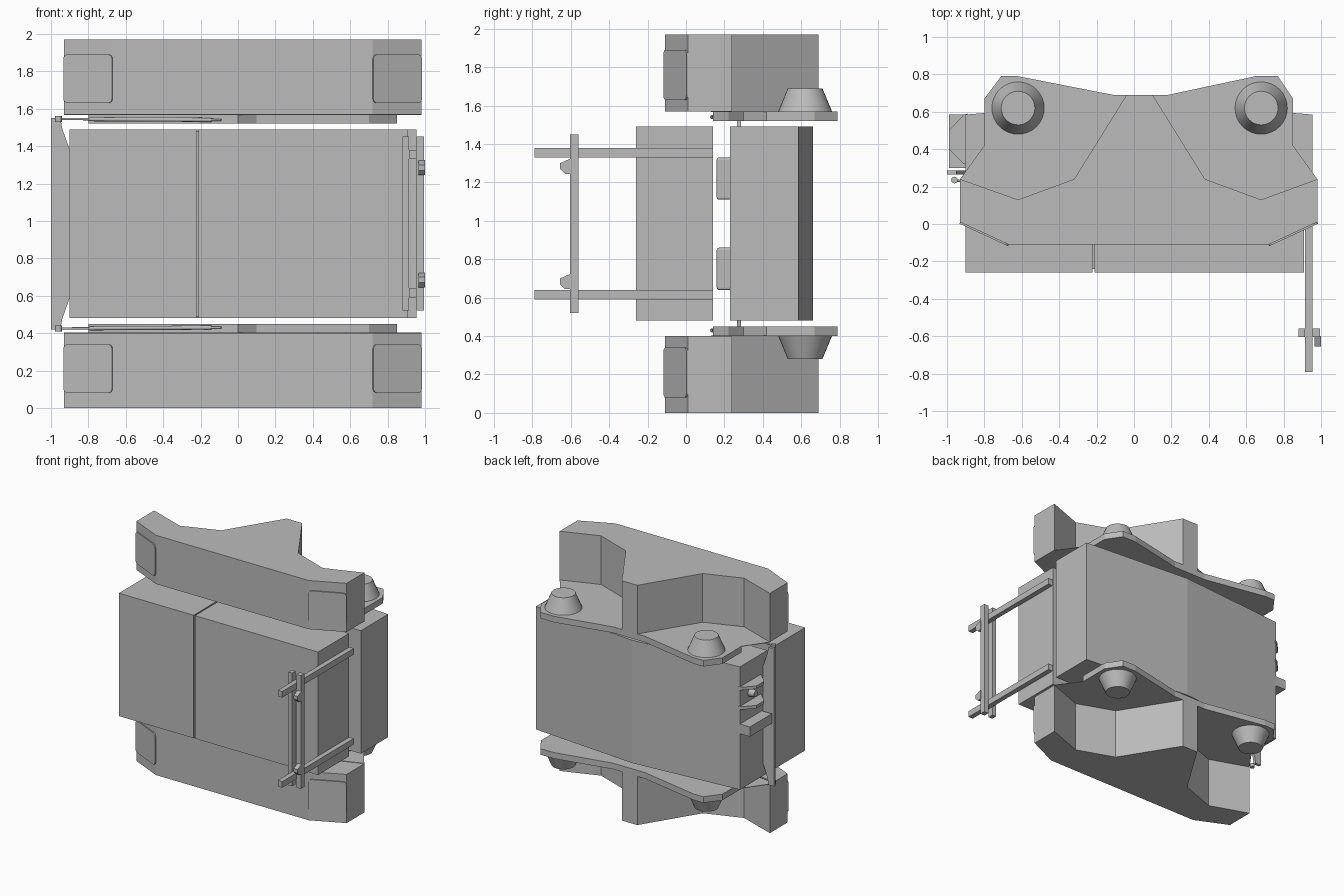
import bpy, bmesh, math
from mathutils import Vector

cube = bpy.data.objects.get("Cube")
if cube:
    bpy.data.objects.remove(cube, do_unlink=True)

GREY = (0.5, 0.5, 0.5, 1.0)
mat = bpy.data.materials.new("plain grey")
mat.use_nodes = True
mat.diffuse_color = GREY
mat.node_tree.nodes["Principled BSDF"].inputs["Base Color"].default_value = GREY

HEIGHT = 1.97


def finish(name, bm, smooth=False):
    bmesh.ops.recalc_face_normals(bm, faces=bm.faces)
    for f in bm.faces:
        f.smooth = smooth and len(f.verts) == 4
    if smooth:
        for e in bm.edges:
            e.smooth = len(e.link_faces) == 2 and e.calc_face_angle(0) < 0.6
    me = bpy.data.meshes.new(name)
    bm.to_mesh(me)
    bm.free()
    me.materials.append(mat)
    ob = bpy.data.objects.new(name, me)
    bpy.context.collection.objects.link(ob)
    return ob


def prism(name, pts, shift):
    """Extrude a flat 3D outline along a vector."""
    bm = bmesh.new()
    f = bm.faces.new([bm.verts.new(p) for p in pts])
    r = bmesh.ops.extrude_face_region(bm, geom=[f])
    bmesh.ops.translate(bm, vec=shift,
                        verts=[v for v in r["geom"] if isinstance(v, bmesh.types.BMVert)])
    return finish(name, bm)


def slab(name, outline, z0, z1):
    return prism(name, [(x, y, z0) for x, y in outline], (0, 0, z1 - z0))


def box(name, x0, x1, y0, y1, z0, z1, bevel=0):
    ob = slab(name, [(x0, y0), (x1, y0), (x1, y1), (x0, y1)], z0, z1)
    if bevel:
        m = ob.modifiers.new("rounded", "BEVEL")
        m.width, m.segments = bevel, 3
    return ob


def rod(name, a, b, r0, r1, sides=32):
    a, b = Vector(a), Vector(b)
    bm = bmesh.new()
    bmesh.ops.create_cone(bm, cap_ends=True, segments=sides, radius1=r0, radius2=r1,
                          depth=(b - a).length)
    q = (b - a).to_track_quat("Z", "Y")
    for v in bm.verts:
        v.co = q @ v.co + (a + b) / 2
    return finish(name, bm, smooth=True)


def pad(name, a, b, z0, z1):
    """Rounded thin plate on the chamfer running from a to b."""
    a, b = Vector((*a, 0)), Vector((*b, 0))
    d = b - a
    length, u = d.length, d.normalized()
    n = Vector((u.y, -u.x, 0))
    r, pts = 0.025, []
    corners = [(length - r, z1 - r), (r, z1 - r), (r, z0 + r), (length - r, z0 + r)]
    for i, (s, z) in enumerate(corners):
        for k in range(5):
            t = math.radians(90 * i + 22.5 * k)
            pts.append(a + u * (s + r * math.cos(t)) + Vector((0, 0, z + r * math.sin(t))))
    prism(name, pts, n * 0.009)


# Outlines seen from above
arm = [(-0.93, 0.24), (-0.93, 0.01), (-0.67, -0.11), (0.72, -0.11), (0.98, 0.01),
       (0.98, 0.24), (0.68, 0.13), (0.38, 0.24), (0.1, 0.69), (-0.04, 0.69),
       (-0.32, 0.24), (-0.62, 0.13)]
plate = [(-0.8, 0.42), (-0.8, 0.67), (-0.71, 0.79), (-0.62, 0.79), (-0.11, 0.69),
         (0.18, 0.69), (0.65, 0.79), (0.77, 0.79), (0.85, 0.67), (0.85, 0.42),
         (0.7, 0.3), (0.1, 0.22), (0, 0.14), (-0.1, 0.14), (-0.6, 0.3)]
web = [(-0.93, 0.24), (-0.8, 0.42), (0.85, 0.42), (0.98, 0.24), (0.68, 0.13), (-0.62, 0.13)]

# Upper and lower arm assemblies
for level in ("upper", "lower"):
    def z(h):
        return h if level == "upper" else HEIGHT - h

    def span(a, b):
        return sorted((z(a), z(b)))

    slab(level + "_arm", arm, *span(1.57, HEIGHT))
    slab(level + "_plate", plate, *span(1.52, 1.57))
    slab(level + "_web", web, *span(1.566, 1.57))
    pad(level + "_pad_right", (-0.93, 0.01), (-0.67, -0.11), *span(1.63, 1.89))
    pad(level + "_pad_left", (0.72, -0.11), (0.98, 0.01), *span(1.63, 1.89))
    for side, x in (("right", -0.62), ("left", 0.68)):
        rod(f"{level}_boss_{side}", (x, 0.62, z(1.57)), (x, 0.62, z(1.69)), 0.14, 0.09)

    # Linkage along the plate
    start, end = Vector((-0.97, 0.235, z(1.545))), Vector((-0.09, 0.13, z(1.54)))
    rod(level + "_link", start, end, 0.006, 0.006, 12)
    rod(level + "_link_sleeve", start.lerp(end, 0.2), start.lerp(end, 0.94), 0.011, 0.011, 12)
    rod(level + "_link_joint", start + Vector((0.01, 0, -0.015)),
        start + Vector((0.01, 0, 0.015)), 0.018, 0.018, 12)

    # Ladder rail, clip and spacer block
    box(level + "_rail", 0.915, 0.955, -0.79, 0.14, *span(1.33, 1.38))
    zc = z(1.285)
    prism(level + "_clip", [(0.965, -0.6, zc - 0.04), (0.965, -0.63, zc - 0.04),
                            (0.965, -0.655, zc - 0.015), (0.965, -0.655, zc + 0.015),
                            (0.965, -0.6, zc + 0.04)], (0.035, 0, 0))
    box(level + "_spacer", 0.5, 0.7, 0.16, 0.24, *span(1.11, 1.33), bevel=0.012)

# Ladder cross bars
box("inner_bar", 0.88, 0.915, -0.605, -0.56, 0.52, 1.45)
box("outer_bar", 0.955, 0.995, -0.605, -0.56, 0.52, 1.45)

# Front panels and rear body
box("front_panel_right", -0.9, -0.222, -0.26, 0.14, 0.48, 1.49)
box("front_panel_left", -0.21, 0.91, -0.26, 0.14, 0.48, 1.49)
box("panel_seam", -0.23, -0.2, -0.24, 0.13, 0.49, 1.48)
slab("rear_body", [(-0.9, 0.23), (0.955, 0.23), (0.955, 0.585), (0.03, 0.66), (-0.9, 0.585)],
     0.48, 1.49)

# Tapered side plate
half = [(-1, 0.565), (-0.95, 0.565), (-0.94, 0.51), (-0.88, 0.34)]
tapered = half + [(x, -h) for x, h in reversed(half)]
prism("side_plate", [(x, 0.265, HEIGHT / 2 + h) for x, h in tapered], (0, 0.022, 0))

# Side block, fins and pin
box("side_block", -0.99, -0.89, 0.3, 0.585, 0.94, 1.02)
fin = [(-0.89, 0.59), (-0.91, 0.585), (-0.99, 0.5), (-0.99, 0.4), (-0.91, 0.32), (-0.89, 0.32)]
for name, h in (("lower_fin", 1.14), ("upper_fin", 1.3)):
    slab(name, fin, h, h + 0.025)
rod("fin_pin", (-0.89, 0.45, 1.23), (-0.95, 0.45, 1.23), 0.035, 0.025, 16)
